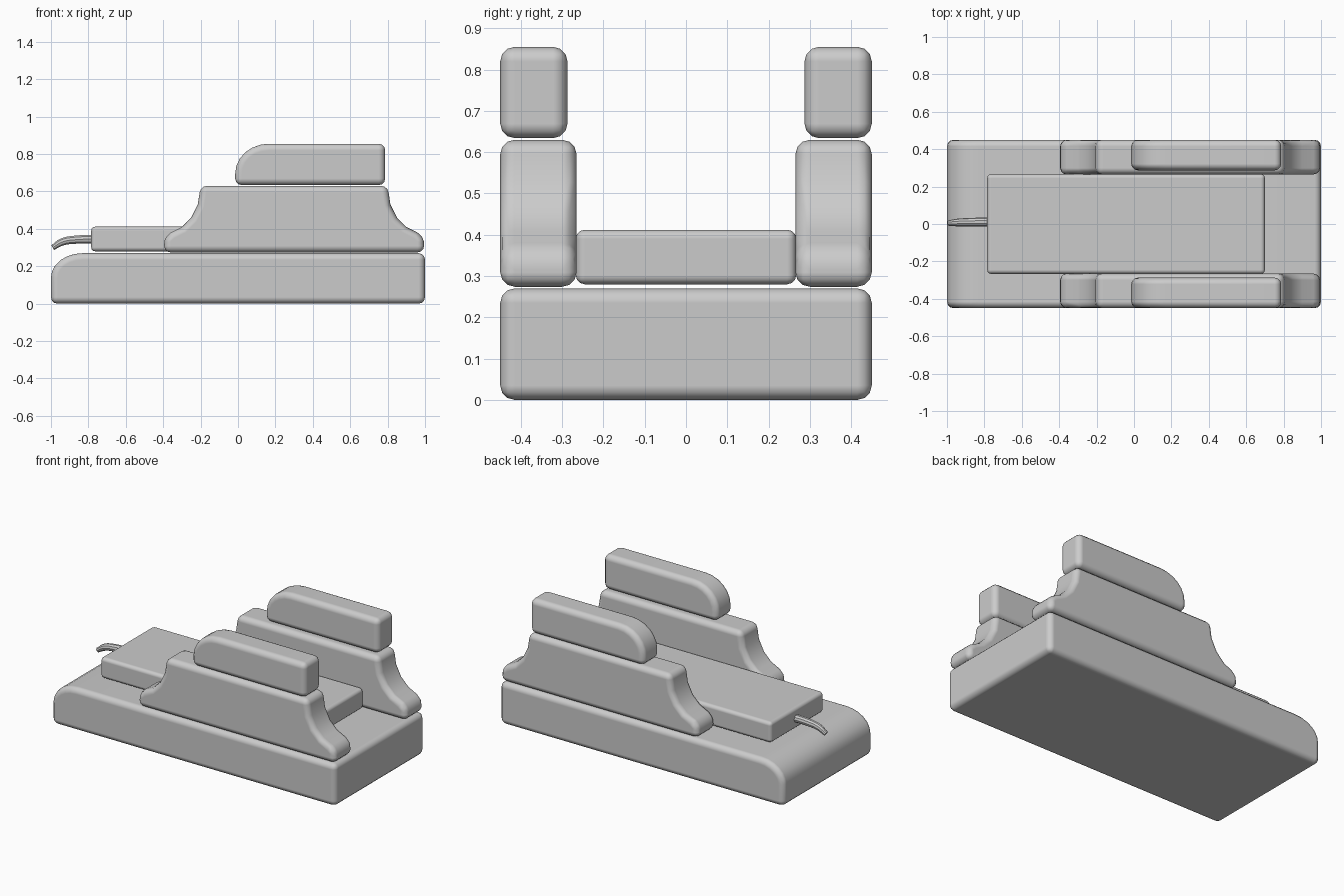
import bpy
import bmesh

cube = bpy.data.objects.get("Cube")
if cube:
    bpy.data.objects.remove(cube, do_unlink=True)

# Single flat grey
grey = bpy.data.materials.new("soft grey")
grey.use_nodes = True
grey.diffuse_color = (0.6, 0.6, 0.6, 1)
grey.node_tree.nodes["Principled BSDF"].inputs["Base Color"].default_value = (0.6, 0.6, 0.6, 1)


def padded_block(name, profile, y0, y1, bevel=0.035, mirrored=False):
    """Extrude an (x, z) profile along y and round its edges."""
    bm = bmesh.new()
    face = bm.faces.new([bm.verts.new((x, y0, z)) for x, z in profile])
    grown = bmesh.ops.extrude_face_region(bm, geom=[face])
    moved = [v for v in grown["geom"] if isinstance(v, bmesh.types.BMVert)]
    bmesh.ops.translate(bm, verts=moved, vec=(0, y1 - y0, 0))
    bmesh.ops.recalc_face_normals(bm, faces=bm.faces)
    for f in bm.faces:
        f.smooth = True
    mesh = bpy.data.meshes.new(name)
    bm.to_mesh(mesh)
    bm.free()
    mesh.materials.append(grey)
    obj = bpy.data.objects.new(name, mesh)
    bpy.context.collection.objects.link(obj)
    mod = obj.modifiers.new("rounded edges", 'BEVEL')
    mod.width = bevel
    mod.segments = 3
    mod.limit_method = 'ANGLE'
    mod.angle_limit = 0.75
    mod.harden_normals = True
    if mirrored:
        mirror = obj.modifiers.new("both sides", 'MIRROR')
        mirror.use_axis = (False, True, False)
        mirror.use_mirror_merge = False
    return obj


def rounded_nose(x0, x1, z0, z1, rx, rz, steps=6):
    """Box profile whose upper -x corner is a quarter ellipse."""
    from math import sin, cos, pi
    arc = [(x0 + rx - rx * cos(i * pi / 2 / steps),
            z1 - rz + rz * sin(i * pi / 2 / steps)) for i in range(steps + 1)]
    return [(x1, z0), (x0, z0)] + arc + [(x1, z1)]


# Base slab with a rounded nose
padded_block("base_slab", rounded_nose(-1, 1, 0, 0.27, 0.17, 0.13), -0.45, 0.45)

# Flat centre cushion
padded_block("centre_cushion",
             [(-0.785, 0.28), (0.7, 0.28), (0.7, 0.412), (-0.785, 0.412)],
             -0.267, 0.267, 0.022)

# Side supports with flared feet, symmetric about x = 0.3
flare = [(-0.395, 0.274), (-0.395, 0.35), (-0.36, 0.38), (-0.3, 0.41),
         (-0.25, 0.46), (-0.215, 0.53), (-0.2, 0.63)]
support = flare + [(0.6 - x, z) for x, z in reversed(flare)]
padded_block("side_support", support, 0.265, 0.45, mirrored=True)

# Upper pads with rounded noses
padded_block("upper_pad", rounded_nose(-0.015, 0.787, 0.634, 0.855, 0.18, 0.16),
             0.287, 0.45, mirrored=True)

# Tapered, drooping tail
curve = bpy.data.curves.new("tail", 'CURVE')
curve.dimensions = '3D'
curve.bevel_depth = 1
curve.bevel_resolution = 3
curve.resolution_u = 5
curve.use_fill_caps = True
path = [(-0.76, 0.01, 0.345, 0.024), (-0.87, 0.01, 0.342, 0.023),
        (-0.94, 0.008, 0.33, 0.021), (-0.99, 0.005, 0.3, 0.015)]
spline = curve.splines.new('BEZIER')
spline.bezier_points.add(len(path) - 1)
for point, (x, y, z, r) in zip(spline.bezier_points, path):
    point.co = (x, y, z)
    point.radius = r
    point.handle_left_type = point.handle_right_type = 'AUTO'
curve.materials.append(grey)
tail = bpy.data.objects.new("tail", curve)
bpy.context.collection.objects.link(tail)
bpy.ops.object.select_all(action='DESELECT')
tail.select_set(True)
bpy.context.view_layer.objects.active = tail
bpy.ops.object.convert(target='MESH')
bpy.ops.object.shade_smooth_by_angle()
